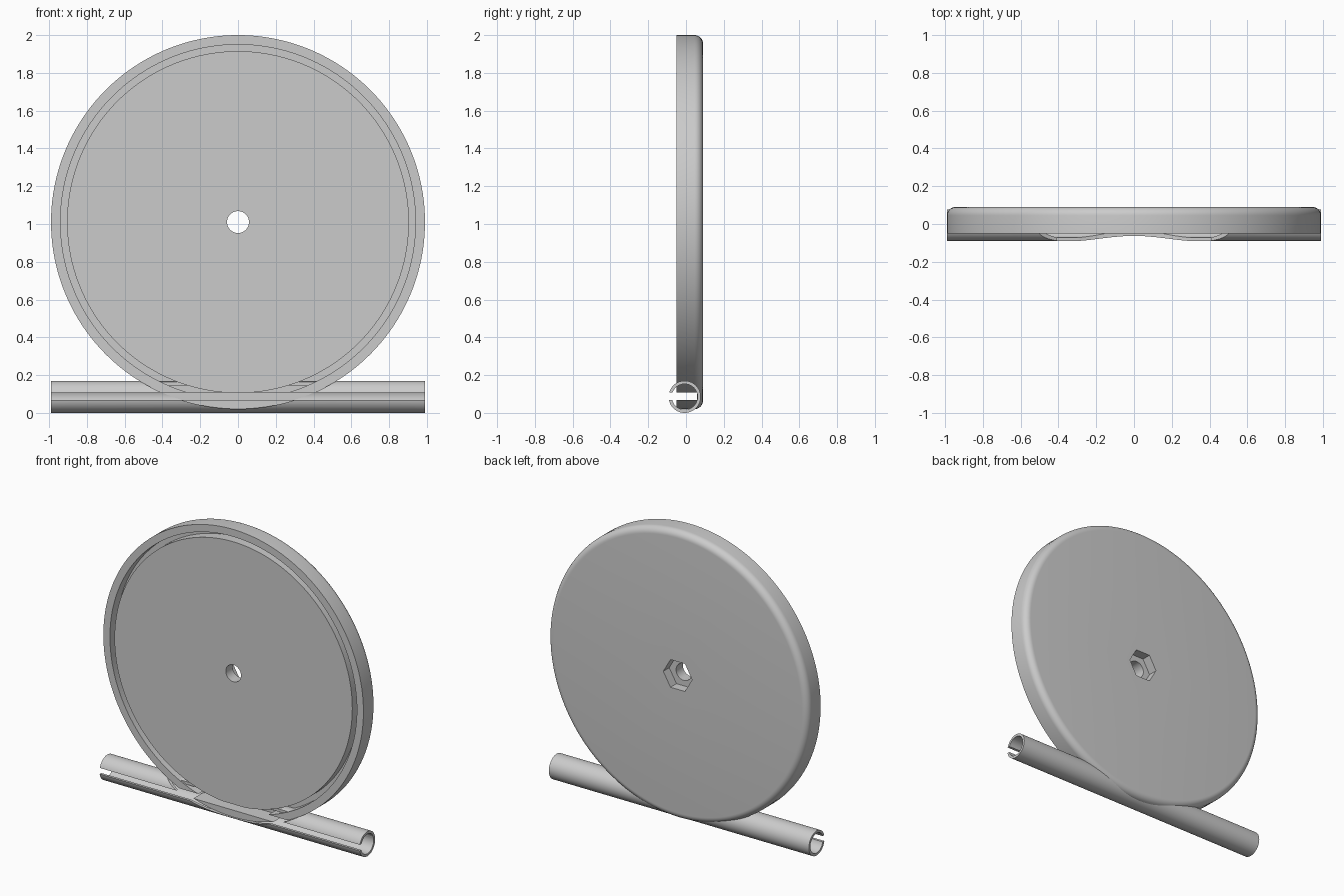
import bpy
import bmesh
import math
from mathutils import Matrix, Vector

cube = bpy.data.objects.get("Cube")
if cube:
    bpy.data.objects.remove(cube, do_unlink=True)

DISC_Z, DISC_R = 1.01, 0.99      # wheel centre height and radius
FRONT, BACK, FILLET = -0.05, 0.09, 0.045
TUBE_Y, TUBE_Z, TUBE_R, BORE_R = -0.007, 0.085, 0.085, 0.068

grey = bpy.data.materials.new("light grey")
grey.use_nodes = True
grey.diffuse_color = (0.6, 0.6, 0.6, 1)
grey.node_tree.nodes["Principled BSDF"].inputs["Base Color"].default_value = grey.diffuse_color


def finish(name, bm):
    bmesh.ops.recalc_face_normals(bm, faces=bm.faces[:])
    mesh = bpy.data.meshes.new(name)
    bm.to_mesh(mesh)
    bm.free()
    mesh.materials.append(grey)
    obj = bpy.data.objects.new(name, mesh)
    bpy.context.collection.objects.link(obj)
    return obj


def ring(name, profile, axis, centre, sides):
    """Revolve a closed (radius, along-axis) profile around the x or y axis."""
    bm = bmesh.new()
    loops = []
    for i in range(sides):
        a = 2 * math.pi * i / sides
        c, s = math.cos(a), math.sin(a)
        pts = [(t, r * c, r * s) if axis == "x" else (r * c, t, r * s) for r, t in profile]
        loops.append([bm.verts.new(Vector(p) + Vector(centre)) for p in pts])
    n = len(profile)
    for i in range(sides):
        a, b = loops[i], loops[(i + 1) % sides]
        for j in range(n):
            k = (j + 1) % n
            bm.faces.new((a[j], a[k], b[k], b[j]))
    return finish(name, bm)


def plug(name, radius, y0, y1, sides):
    """Solid cutter along y, centred on the wheel."""
    bm = bmesh.new()
    place = Matrix.Translation((0, (y0 + y1) / 2, DISC_Z)) @ Matrix.Rotation(math.pi / 2, 4, "X")
    if sides == 6:
        place = place @ Matrix.Rotation(math.pi / 2, 4, "Z")
    bmesh.ops.create_cone(bm, cap_ends=True, segments=sides, radius1=radius,
                          radius2=radius, depth=y1 - y0, matrix=place)
    return finish(name, bm)


def box(name, low, high):
    low, high = Vector(low), Vector(high)
    bm = bmesh.new()
    bmesh.ops.create_cube(bm, size=1, matrix=Matrix.Translation((low + high) / 2)
                          @ Matrix.Diagonal((high - low).to_4d()))
    return finish(name, bm)


def cut(obj, cutters):
    bpy.ops.object.select_all(action="DESELECT")
    obj.select_set(True)
    bpy.context.view_layer.objects.active = obj
    for cutter in cutters:
        mod = obj.modifiers.new("cut", "BOOLEAN")
        mod.operation, mod.solver, mod.object = "DIFFERENCE", "EXACT", cutter
        bpy.ops.object.modifier_apply(modifier=mod.name)
    bpy.ops.object.shade_smooth_by_angle(angle=math.radians(30))


# Wheel: bored disc with a ring groove in front and a rounded back edge
arc = [(DISC_R - FILLET + FILLET * math.cos(a), BACK - FILLET + FILLET * math.sin(a))
       for a in (math.pi / 2 * i / 8 for i in range(9))]
profile = [(0.058, FRONT), (0.905, FRONT), (0.905, 0.02), (0.94, 0.02),
           (0.94, FRONT), (DISC_R, FRONT)] + arc + [(0.058, BACK)]
disc = ring("wheel_disc", profile, "y", (0, 0, DISC_Z), 160)

# Slotted tube under the wheel
tube = ring("slotted_tube", [(BORE_R, -DISC_R), (TUBE_R, -DISC_R), (TUBE_R, DISC_R),
                             (BORE_R, DISC_R)], "x", (0, TUBE_Y, TUBE_Z), 64)

# Cutters: nut pocket, long slot, and clearance in front of the wheel
pocket = plug("pocket_cutter", 0.11, 0.025, 0.2, 6)
slot = box("slot_cutter", (-1.2, -0.3, 0.068), (1.2, 0.058, 0.109))
clearance = plug("clearance_cutter", DISC_R - 0.001, -0.3, FRONT + 0.01, 160)

cut(disc, [pocket, slot])
cut(tube, [slot, clearance])

for helper in (pocket, slot, clearance):
    bpy.data.objects.remove(helper, do_unlink=True)
